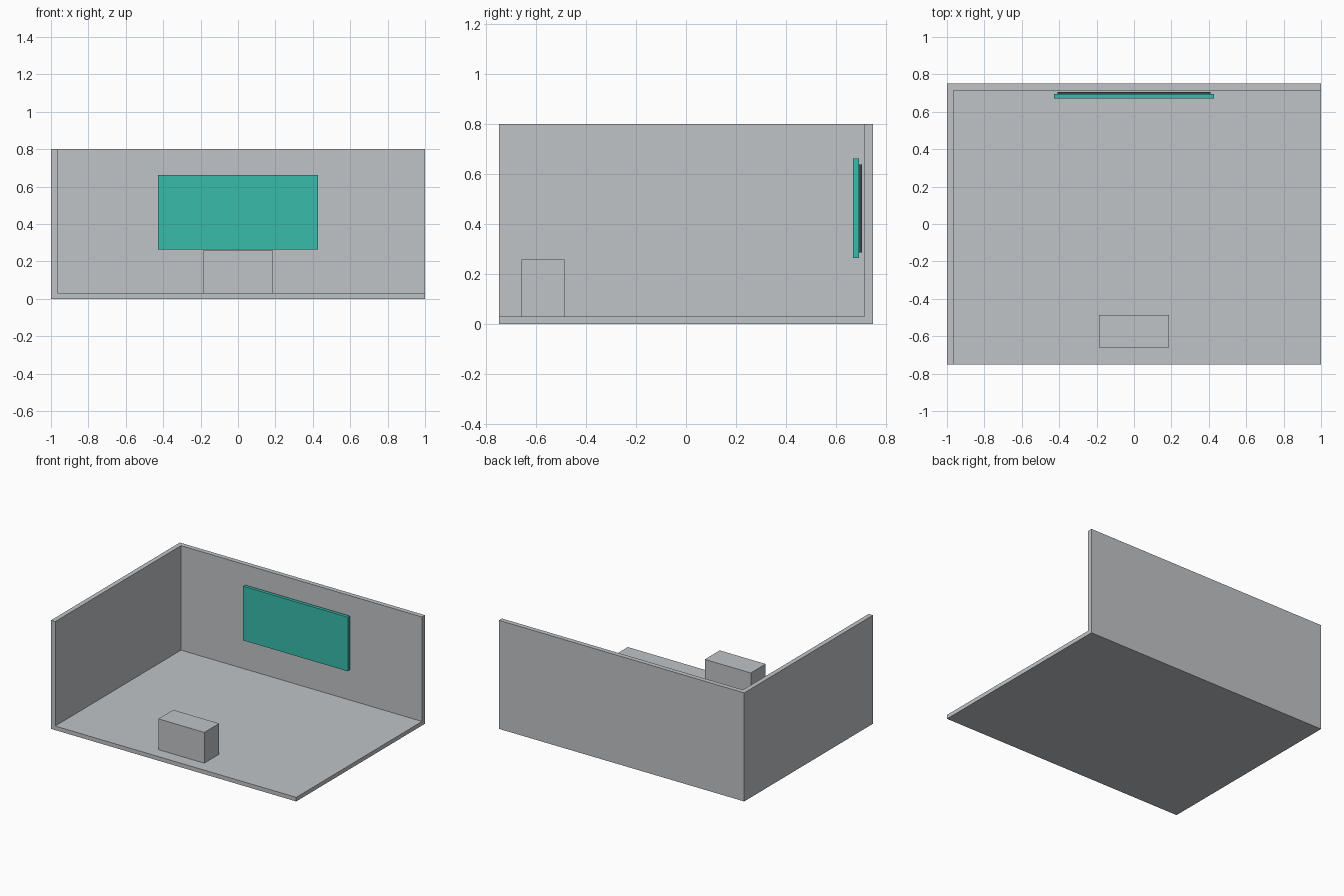
import bpy

if "Cube" in bpy.data.objects:
    bpy.data.objects.remove(bpy.data.objects["Cube"])


def colour(name, rgb):
    mat = bpy.data.materials.new(name)
    mat.diffuse_color = (*rgb, 1.0)
    mat.use_nodes = True
    mat.node_tree.nodes["Principled BSDF"].inputs["Base Color"].default_value = mat.diffuse_color
    return mat


def box(name, low, high, mat=None):
    """Axis-aligned box between two corners."""
    centre = [(a + b) / 2 for a, b in zip(low, high)]
    bpy.ops.mesh.primitive_cube_add(size=1, location=centre)
    obj = bpy.context.object
    obj.name = name
    obj.scale = [b - a for a, b in zip(low, high)]
    bpy.ops.object.transform_apply(location=False, rotation=False, scale=True)
    if mat:
        obj.data.materials.append(mat)
    return obj


grey = colour("light grey", (0.53, 0.55, 0.57))
teal = colour("teal", (0.04, 0.50, 0.41))
dark = colour("dark slate", (0.04, 0.07, 0.08))

# Room shell: floor, left wall and back wall carved from one block
room = box("room_shell", (-1, -0.75, 0), (1, 0.75, 0.8), grey)
cutter = box("room_cutter", (-0.965, -1, 0.03), (1.5, 0.715, 1.2), grey)
carve = room.modifiers.new("carve", "BOOLEAN")
carve.operation = "DIFFERENCE"
carve.solver = "EXACT"
carve.object = cutter
bpy.context.view_layer.objects.active = room
bpy.ops.object.modifier_apply(modifier=carve.name)
bpy.data.objects.remove(cutter)

# Low block standing on the floor near the open front
box("floor_block", (-0.187, -0.66, 0.03), (0.187, -0.487, 0.257), grey)

# Wall screen with a slightly smaller backing plate behind it
box("screen_panel", (-0.427, 0.67, 0.263), (0.427, 0.694, 0.662), teal)
box("screen_backing", (-0.41, 0.694, 0.285), (0.41, 0.706, 0.639), dark)
